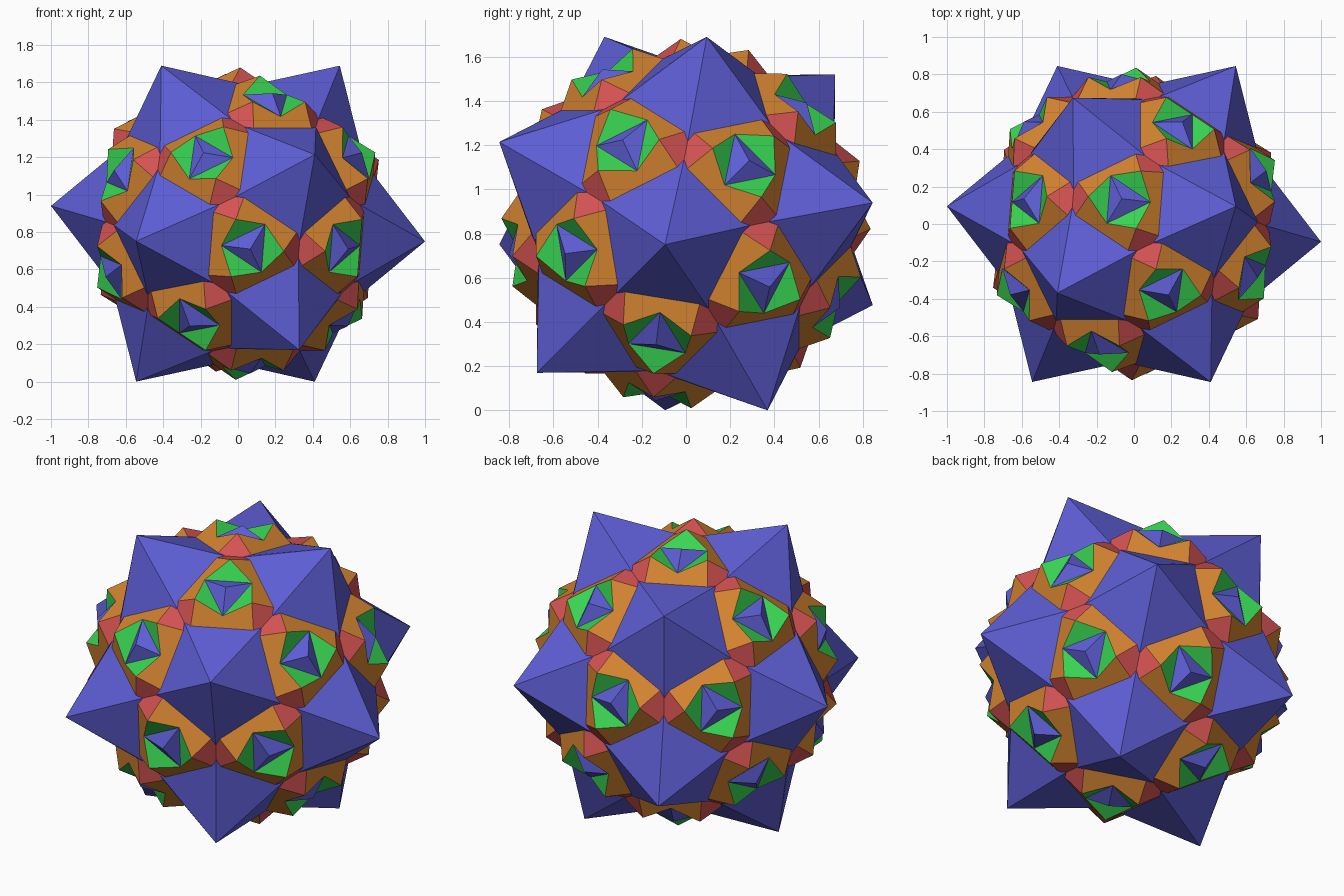
import bpy
import math
from itertools import combinations
from mathutils import Vector

cube = bpy.data.objects.get("Cube")
if cube:
    bpy.data.objects.remove(cube, do_unlink=True)


def material(name, rgb):
    m = bpy.data.materials.new(name)
    m.use_nodes = True
    m.diffuse_color = (*rgb, 1)
    bsdf = next(n for n in m.node_tree.nodes if n.type == 'BSDF_PRINCIPLED')
    bsdf.inputs["Base Color"].default_value = (*rgb, 1)
    return m


BLUE = material("blue", (0.11, 0.11, 0.66))
GREEN = material("green", (0.04, 0.66, 0.085))
RED = material("red", (0.66, 0.085, 0.085))
ORANGE = material("orange", (0.66, 0.23, 0.03))

# Twelve spike directions of a tilted icosahedron
TILT = math.radians(7.65)
e1 = Vector((-1, 0, 0))
e2 = Vector((0, 1, 1)).normalized()
e3 = Vector((0, -1, 1)).normalized()
pole = e1 * math.cos(TILT) + e2 * math.sin(TILT)
side = -e1 * math.sin(TILT) + e2 * math.cos(TILT)
axes = [pole]
for k in range(5):
    t = math.radians(72 * k)
    axes.append((pole + 2 * (side * math.cos(t) + e3 * math.sin(t))).normalized())
axes += [-a for a in axes]

RADIUS = 1.0 / max(a.x for a in axes)     # spike tips span two units in x
LIFT = Vector((0, 0, RADIUS * max(a.z for a in axes)))


# Key points of the repeating pattern
def saddle_corner(a, b):
    """Foot of the spike edge on a, facing the spike on b."""
    return (a + b).normalized() * 0.76 + (a - b).normalized() * 0.047


def across(n, d):
    """Direction of d flattened square to the axis n."""
    return (d - n * d.dot(n)).normalized()


def collar_corner(n, a, b):
    return n * 0.72 + across(n, a + b) * 0.25 + (a - b).normalized() * 0.09


def rim_peak(n, a, b):
    return n * 0.816 + across(n, a + b) * 0.18


def rim_dip(n, a):
    return n * 0.76 + across(n, a) * 0.15


spikes, collars, saddles, cups, tips = [], [], [], [], []
for trio in combinations(axes, 3):
    if any(p.dot(q) < 0.4 for p, q in combinations(trio, 2)):
        continue
    n = sum(trio, Vector()).normalized()
    for i in range(3):
        a, b, c = trio[i], trio[(i + 1) % 3], trio[(i + 2) % 3]
        dab, dac = collar_corner(n, a, b), collar_corner(n, a, c)
        # One side of the spike on a, and the sloped collar at its foot
        spikes.append([a * RADIUS, saddle_corner(a, b), dab, dac, saddle_corner(a, c)])
        collars.append([dab, rim_peak(n, a, b), rim_dip(n, a), rim_peak(n, a, c), dac])
        # Saddle between spikes a and b
        saddles.append([saddle_corner(a, b), dab, rim_peak(n, a, b),
                        collar_corner(n, b, a), saddle_corner(b, a)])
        # Raised cup petal and the small three-sided tip inside it
        cups.append([rim_dip(n, a), rim_peak(n, a, b), rim_dip(n, b)])
        tips.append([n * 0.815, rim_dip(n, a), rim_dip(n, b)])


def build(name, polys, mat):
    verts, faces, index = [], [], {}
    for poly in polys:
        # Wind every face so that it looks outward
        area = sum((poly[i].cross(poly[(i + 1) % len(poly)])
                    for i in range(len(poly))), Vector())
        if area.dot(sum(poly, Vector())) < 0:
            poly = poly[::-1]
        face = []
        for p in poly:
            key = tuple(round(x, 4) for x in p)
            if key not in index:
                index[key] = len(verts)
                verts.append(p + LIFT)
            face.append(index[key])
        faces.append(face)
    mesh = bpy.data.meshes.new(name)
    mesh.from_pydata(verts, [], faces)
    mesh.materials.append(mat)
    mesh.update()
    obj = bpy.data.objects.new(name, mesh)
    bpy.context.collection.objects.link(obj)


build("large_spikes", spikes, BLUE)
build("sloped_collars", collars, ORANGE)
build("valley_saddles", saddles, RED)
build("cup_petals", cups, GREEN)
build("small_tips", tips, BLUE)
